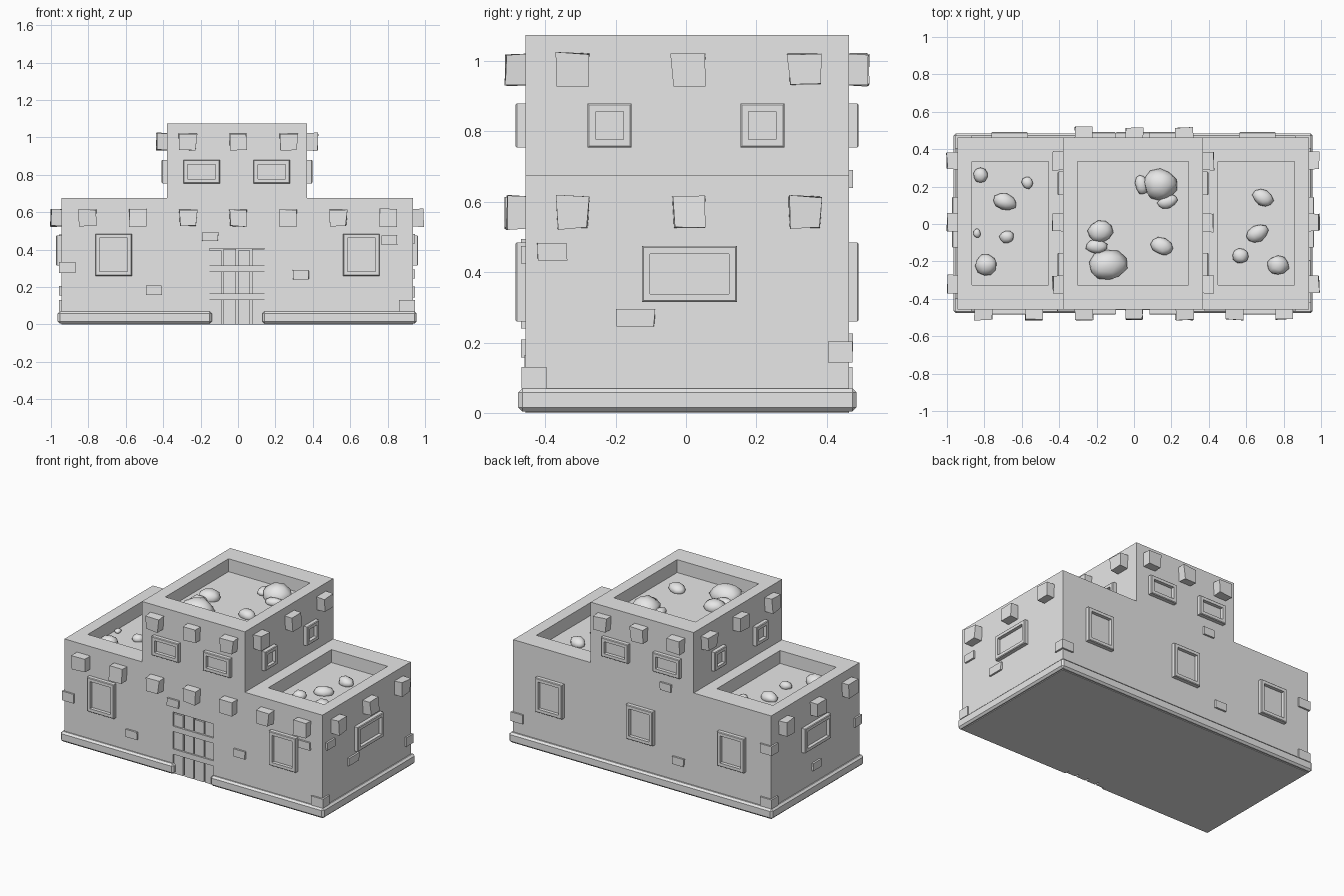
import bpy, bmesh, math, random
from mathutils import Matrix, Vector

random.seed(4)
cube = bpy.data.objects.get("Cube")
if cube:
    bpy.data.objects.remove(cube)

clay = bpy.data.materials.new("clay_grey")
clay.use_nodes = True
clay.diffuse_color = (0.8, 0.8, 0.8, 1)
clay.node_tree.nodes["Principled BSDF"].inputs["Base Color"].default_value = (0.8, 0.8, 0.8, 1)

X0, X1, Y0, Y1 = -0.945, 0.935, -0.457, 0.463      # lower walls
U0, U1 = -0.38, 0.37                               # upper storey
LOW, HIGH = 0.677, 1.075


def finish(bm, name):
    bmesh.ops.recalc_face_normals(bm, faces=bm.faces[:])
    mesh = bpy.data.meshes.new(name)
    bm.to_mesh(mesh)
    bm.free()
    mesh.materials.append(clay)
    ob = bpy.data.objects.new(name, mesh)
    bpy.context.collection.objects.link(ob)
    return ob


def box_mesh(lo, hi):
    bm = bmesh.new()
    bmesh.ops.create_cube(bm, size=1)
    lo, hi = Vector(lo), Vector(hi)
    for v in bm.verts:
        v.co = Vector([lo[i] + (v.co[i] + 0.5) * (hi[i] - lo[i]) for i in range(3)])
    return bm


def box(name, lo, hi, chamfer=0):
    bm = box_mesh(lo, hi)
    if chamfer:
        bmesh.ops.bevel(bm, geom=bm.edges[:], offset=chamfer, segments=1, affect='EDGES')
    return finish(bm, name)


# Wall frames: outward direction is local -y, u runs along the world axis
WALLS = {
    "front": ((0, Y0), 0), "back": ((0, Y1), math.pi),
    "right": ((X1, 0), math.pi / 2), "left": ((X0, 0), -math.pi / 2),
    "upper_right": ((U1, 0), math.pi / 2), "upper_left": ((U0, 0), -math.pi / 2),
}


def to_wall(bm, wall, u, z):
    (ox, oy), angle = WALLS[wall]
    pos = (u, oy, z) if wall in ("front", "back") else (ox, u, z)
    bm.transform(Matrix.Translation(pos) @ Matrix.Rotation(angle, 4, 'Z'))


def window(wall, u, z, w, h):
    bm = box_mesh((-w / 2, -0.024, -h / 2), (w / 2, 0.01, h / 2))
    bm.faces.ensure_lookup_table()
    face = min(bm.faces, key=lambda f: f.calc_center_median().y)
    # Chamfered lip, flat frame, then a sunken pane
    bmesh.ops.inset_individual(bm, faces=[face], thickness=0.006, depth=0.004)
    bmesh.ops.inset_individual(bm, faces=[face], thickness=0.027)
    pane = bmesh.ops.extrude_discrete_faces(bm, faces=[face])["faces"][0]
    for v in pane.verts:
        v.co.y += 0.022
    to_wall(bm, wall, u, z)
    finish(bm, wall + "_window")


def beam(wall, u, z):
    bm = box_mesh((-0.048, -0.055, -0.045), (0.048, 0.02, 0.045))
    for v in bm.verts:
        if v.co.z < 0:
            v.co.x *= 0.9
        if v.co.y < 0:
            v.co += Vector([random.uniform(-0.005, 0.005) for i in range(3)])
    to_wall(bm, wall, u, z)
    finish(bm, wall + "_beam_end")


def brick(wall, u, z, w=0.085, h=0.05):
    bm = box_mesh((-w / 2, -0.012, -h / 2), (w / 2, 0.02, h / 2))
    for v in bm.verts:
        v.co.x += random.uniform(-0.004, 0.004)
    to_wall(bm, wall, u, z)
    finish(bm, wall + "_brick")


# Stepped building body with sunken roofs behind parapets
bm = bmesh.new()
outline = [(X0, 0), (X1, 0), (X1, LOW), (U1, LOW), (U1, HIGH), (U0, HIGH), (U0, LOW), (X0, LOW)]
side = bm.faces.new([bm.verts.new((x, Y0, z)) for x, z in outline])
out = bmesh.ops.extrude_face_region(bm, geom=[side])
for v in out["geom"]:
    if isinstance(v, bmesh.types.BMVert):
        v.co.y = Y1
bmesh.ops.recalc_face_normals(bm, faces=bm.faces[:])
if not any(f for f in bm.faces if f.normal.y < -0.9):
    bm.faces.new([v for v in bm.verts if v.co.y == Y0])
for roof in [f for f in bm.faces if f.normal.z > 0.9]:
    bmesh.ops.inset_individual(bm, faces=[roof], thickness=0.11)
    for v in roof.verts:
        v.co.y = 0.333 if v.co.y > 0 else -0.325
    floor = bmesh.ops.extrude_discrete_faces(bm, faces=[roof])["faces"][0]
    for v in floor.verts:
        v.co.z -= 0.085
body = finish(bm, "building_body")

# Doorway opening
cutter = box("doorway_cutter", (-0.153, -0.6, -0.1), (0.143, Y0 + 0.035, 0.407))
cutter.hide_render = True
cutter.hide_viewport = True
cut = body.modifiers.new("doorway", 'BOOLEAN')
cut.operation = 'DIFFERENCE'
cut.solver = 'EXACT'
cut.object = cutter

# Plank door with two rails
for i in range(4):
    x = -0.153 + i * 0.076
    box("door_plank", (x, Y0 + 0.008, 0), (x + 0.066, Y0 + 0.04, 0.395 + 0.008 * (i % 2)))
for z in (0.13, 0.28):
    box("door_rail", (-0.153, Y0 - 0.002, z), (0.143, Y0 + 0.04, z + 0.035))

# Chamfered plinth, broken at the doorway
for x0, x1, y0 in ((-0.965, -0.14, -0.477), (0.13, 0.955, -0.477), (-0.2, 0.2, 0)):
    box("plinth", (x0, y0, 0.004), (x1, 0.485, 0.07), 0.012)

# Windows
for x in (-0.665, 0.66):
    window("front", x, 0.372, 0.195, 0.225)
for x in (-0.665, 0, 0.66):
    window("back", x, 0.372, 0.195, 0.225)
for wall in ("front", "back"):
    for x in (-0.195, 0.18):
        window(wall, x, 0.817, 0.195, 0.125)
for name in ("right", "left"):
    window(name, 0.01, 0.395, 0.27, 0.16)
    for y in (-0.217, 0.217):
        window("upper_" + name, y, 0.817, 0.125, 0.125)

# Protruding beam ends
for i in range(-3, 4):
    beam("front", i * 0.268, 0.57)
for i in (-1, 0, 1):
    for wall in ("front", "back"):
        beam(wall, i * 0.27, 0.977)
    for name in ("right", "left"):
        beam(name, i * 0.33 + 0.008, 0.57)
        beam("upper_" + name, i * 0.33 + 0.008, 0.977)

# Loose bricks showing through the plaster
for spot in (("front", -0.15, 0.47), ("front", 0.335, 0.265), ("front", 0.81, 0.45),
             ("front", -0.45, 0.183), ("back", -0.18, 0.665), ("back", -0.27, 0.2),
             ("right", -0.38, 0.458), ("right", -0.143, 0.27, 0.105), ("left", 0, 0.18)):
    brick(*spot)

# Bricks wrapping the corners
for x, y, z in ((1, -1, 0.1), (1, 1, 0.173), (-1, -1, 0.305), (-1, 1, 0.45), (-1, 1, 0.1)):
    cx = X1 if x > 0 else X0
    cy = Y1 if y > 0 else Y0
    xs = sorted((cx + x * 0.011, cx - x * 0.075))
    ys = sorted((cy + y * 0.011, cy - y * 0.06))
    box("corner_brick", (xs[0], ys[0], z - 0.03), (xs[1], ys[1], z + 0.03))

# Rubble on the roofs: x, y, half width, half depth, turn
rocks = [(-0.82, 0.26, 0.04, 0.04, 0), (-0.57, 0.22, 0.03, 0.035, 0.3), (-0.69, 0.12, 0.065, 0.045, -0.3),
         (-0.68, -0.07, 0.04, 0.035, 0.2), (-0.84, -0.05, 0.02, 0.025, 0), (-0.79, -0.22, 0.06, 0.06, 0.4),
         (0.14, 0.21, 0.09, 0.09, 0), (0.04, 0.21, 0.035, 0.055, 0.2), (0.18, 0.12, 0.06, 0.035, 0.3),
         (0.15, -0.12, 0.065, 0.045, -0.4), (-0.18, -0.04, 0.07, 0.06, 0.2), (-0.2, -0.12, 0.06, 0.04, 0),
         (-0.14, -0.22, 0.105, 0.085, 0.1), (0.69, 0.14, 0.06, 0.045, -0.5), (0.66, -0.05, 0.065, 0.045, 0.5),
         (0.57, -0.17, 0.045, 0.04, 0.2), (0.77, -0.22, 0.06, 0.055, 0)]
for x, y, rx, ry, turn in rocks:
    bm = bmesh.new()
    bmesh.ops.create_icosphere(bm, subdivisions=2, radius=1)
    for v in bm.verts:
        v.co *= random.uniform(0.9, 1.05)
    base = (HIGH if U0 < x < U1 else LOW) - 0.085
    bm.transform(Matrix.Translation((x, y, base + 0.01)) @ Matrix.Rotation(turn, 4, 'Z')
                 @ Matrix.Diagonal((rx, ry, min(rx, ry) * 0.8, 1)))
    rock = finish(bm, "roof_rock")
    rock.data.shade_smooth()
